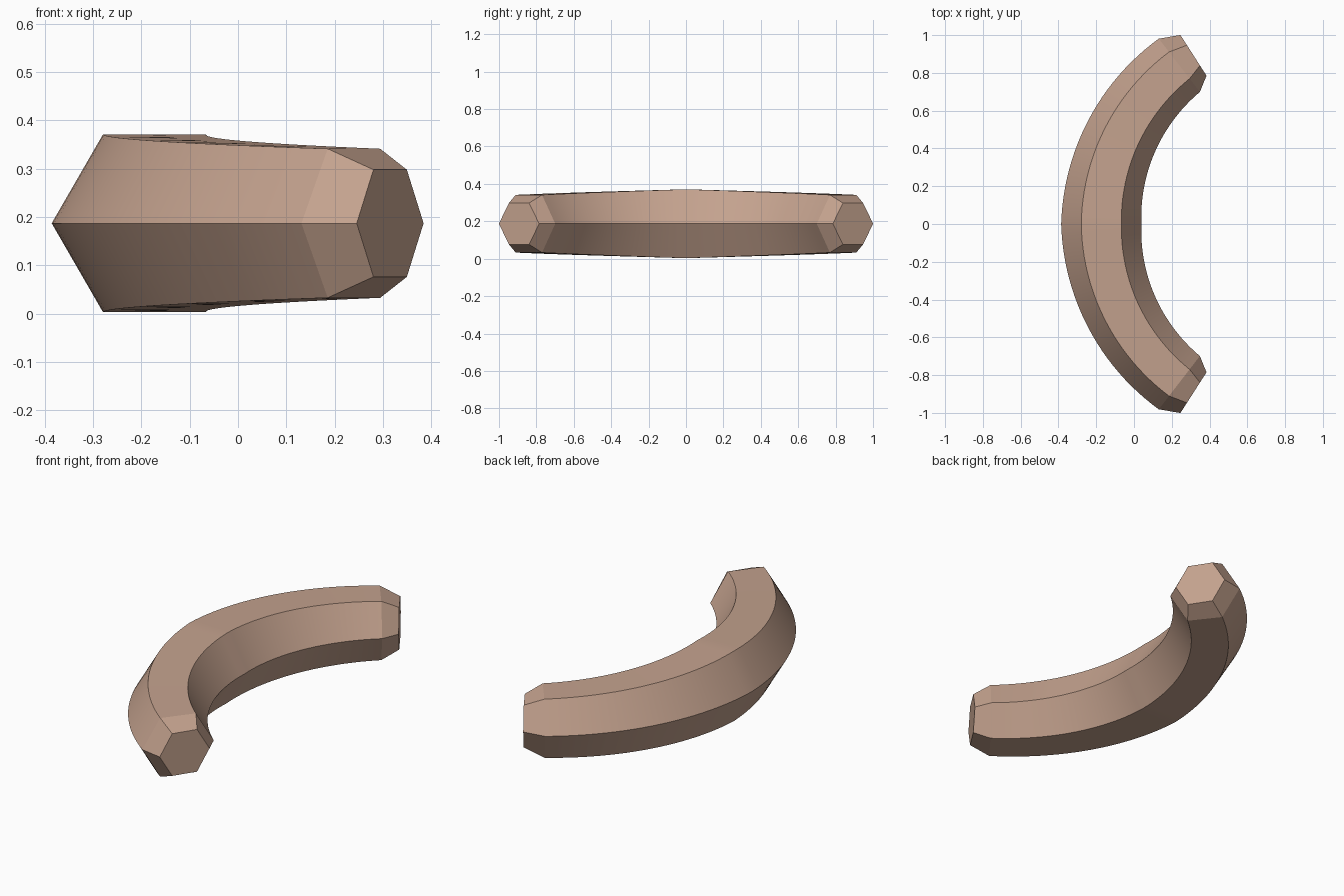
import bpy, bmesh
from math import sin, cos, radians

if "Cube" in bpy.data.objects:
    bpy.data.objects.remove(bpy.data.objects["Cube"])

ARC_X, ARC_R, MID_Z = 0.888, 1.061, 0.187   # sweep arc centre, radius, height
BODY, TIP = 52.35, 57.3                     # angles of the body end and cut tip
R_MID, R_END, R_TIP = 0.2125, 0.178, 0.128  # hexagon radii
SEGS = 48

bm = bmesh.new()


def hex_ring(deg, r):
    a = radians(deg)
    ring = []
    for i in range(6):
        t = radians(60 * i)
        d = ARC_R + r * cos(t)
        ring.append(bm.verts.new((ARC_X - d * cos(a), d * sin(a), MID_Z + r * sin(t))))
    return ring


# Tapering curved body with a chamfered tip at each end
stations = [(-TIP, R_TIP)]
for i in range(SEGS + 1):
    u = 2 * i / SEGS - 1
    stations.append((BODY * u, R_MID + (R_END - R_MID) * abs(u)))
stations.append((TIP, R_TIP))

rings = [hex_ring(*s) for s in stations]
for a, b in zip(rings, rings[1:]):
    for i in range(6):
        j = (i + 1) % 6
        bm.faces.new((a[i], a[j], b[j], b[i]))
bm.faces.new(rings[0])
bm.faces.new(rings[-1])
bmesh.ops.recalc_face_normals(bm, faces=bm.faces)

mesh = bpy.data.meshes.new("curved_hex_bar")
bm.to_mesh(mesh)
bm.free()
bar = bpy.data.objects.new("curved_hex_bar", mesh)
bpy.context.collection.objects.link(bar)

# Clay-brown finish
mat = bpy.data.materials.new("clay_brown")
mat.diffuse_color = (0.55, 0.36, 0.27, 1)
mat.use_nodes = True
mat.node_tree.nodes["Principled BSDF"].inputs["Base Color"].default_value = mat.diffuse_color
mesh.materials.append(mat)

# Smooth along the sweep, sharp on hexagon edges and chamfers
bpy.context.view_layer.objects.active = bar
bar.select_set(True)
bpy.ops.object.shade_smooth_by_angle(angle=radians(15))
